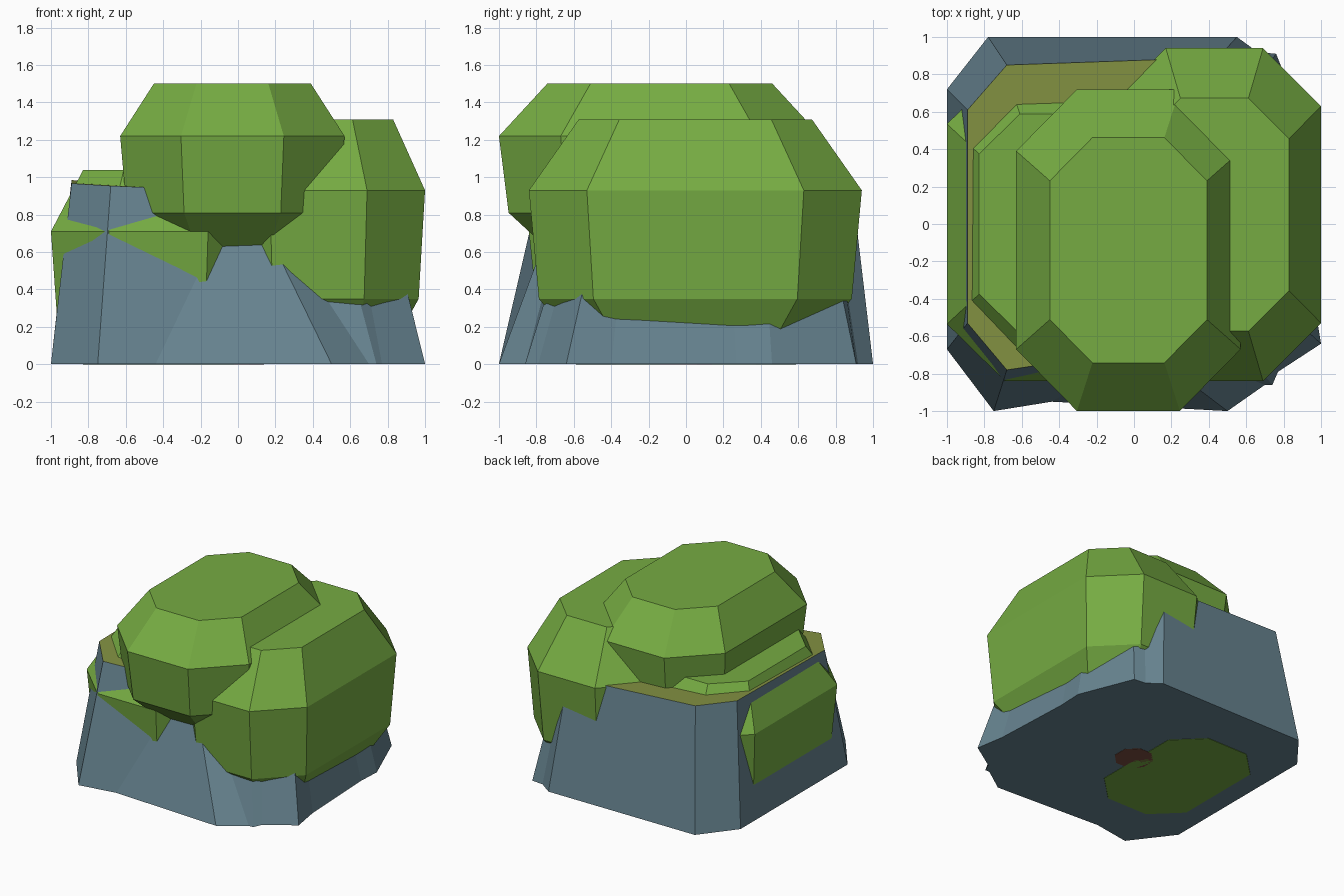
import bpy, bmesh

if "Cube" in bpy.data.objects:
    bpy.data.objects.remove(bpy.data.objects["Cube"])


def material(name, rgb):
    m = bpy.data.materials.new(name)
    m.diffuse_color = (*rgb, 1)
    m.use_nodes = True
    m.node_tree.nodes["Principled BSDF"].inputs["Base Color"].default_value = m.diffuse_color
    return m


LEAF = material("leaf green", (0.18, 0.41, 0.055))
ROCK = material("slate rock", (0.135, 0.23, 0.28))
MOSS = material("olive moss", (0.23, 0.29, 0.055))
BARK = material("brown bark", (0.20, 0.075, 0.05))


def loft(name, rings, mats):
    """Join rings of 3D points with quads and cap both ends."""
    bm = bmesh.new()
    vs = [[bm.verts.new(p) for p in r] for r in rings]
    n = len(rings[0])
    for a, b in zip(vs, vs[1:]):
        for i in range(n):
            j = (i + 1) % n
            bm.faces.new((a[i], a[j], b[j], b[i]))
    bm.faces.new(vs[0][::-1])
    top = bm.faces.new(vs[-1])
    top.material_index = len(mats) - 1
    bmesh.ops.recalc_face_normals(bm, faces=bm.faces)
    me = bpy.data.meshes.new(name)
    bm.to_mesh(me)
    bm.free()
    for m in mats:
        me.materials.append(m)
    ob = bpy.data.objects.new(name, me)
    bpy.context.collection.objects.link(ob)
    return ob


def octagon(cx, cy, hx, hy, kx, ky, s, z):
    pts = [(-kx, -hy), (kx, -hy), (hx, -ky), (hx, ky),
           (kx, hy), (-kx, hy), (-hx, ky), (-hx, -ky)]
    return [(cx + s * x, cy + s * y, z) for x, y in pts]


def bush(name, cx, cy, hx, hy, kx, ky, zs):
    scales = (0.7, 0.94, 1.0, 0.7)
    loft(name, [octagon(cx, cy, hx, hy, kx, ky, s, z)
                for s, z in zip(scales, zs)], [LEAF])


# Leaning rock: each entry is foot x, y then rim x, y
outline = [
    (-0.75, -1.00, -0.68, -0.78), (-0.44, -0.95, 0.00, -0.68),
    (0.50, -1.00, 0.05, -0.66), (0.70, -0.86, 0.10, -0.62),
    (0.74, -0.86, 0.50, -0.58), (0.77, -0.79, 0.60, -0.54),
    (1.00, -0.64, 0.78, -0.44), (0.96, -0.40, 0.76, -0.30),
    (0.93, 0.27, 0.74, 0.22), (0.94, 0.46, 0.74, 0.40),
    (0.76, 0.91, 0.62, 0.72), (0.66, 0.92, 0.55, 0.78),
    (0.55, 1.00, 0.45, 0.89), (-0.78, 1.00, -0.68, 0.85),
    (-1.00, 0.72, -0.89, 0.61), (-1.00, -0.67, -0.89, -0.53),
]
foot = [(a, b, 0.002) for a, b, c, d in outline]
rim = [(c, d, 0.935 - 0.045 * c + 0.015 * d) for a, b, c, d in outline]
loft("rock_base", [foot, rim], [ROCK, MOSS])

# Three faceted leaf masses
bush("top_bush", -0.03, -0.14, 0.60, 0.86, 0.275, 0.53, (0.62, 0.81, 1.22, 1.50))
bush("right_bush", 0.43, 0.05, 0.57, 0.89, 0.26, 0.58, (0.10, 0.35, 0.93, 1.31))
bush("left_bush", -0.425, 0.0, 0.575, 0.84, 0.265, 0.535, (0.0, 0.22, 0.71, 1.04))

# Hidden stem whose foot shows underneath
loft("stem", [octagon(0, 0, 0.14, 0.14, 0.058, 0.058, s, z)
              for s, z in ((1, 0.0), (0.7, 0.7))], [BARK])
